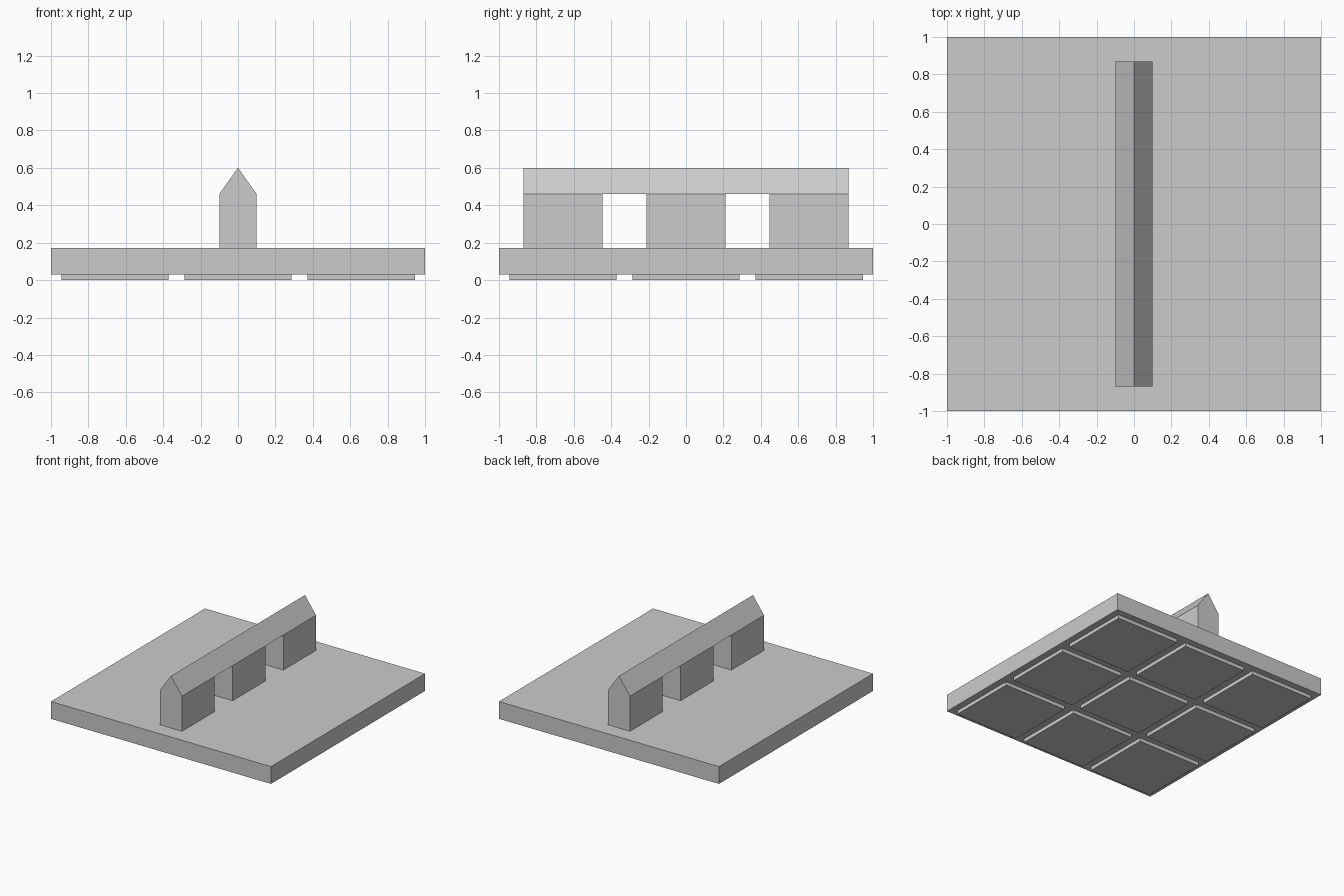
import bpy
import bmesh

cube = bpy.data.objects.get("Cube")
if cube:
    bpy.data.objects.remove(cube, do_unlink=True)

grey = bpy.data.materials.new("plain grey")
grey.use_nodes = True
colour = (0.6, 0.6, 0.6, 1)
grey.diffuse_color = colour
grey.node_tree.nodes["Principled BSDF"].inputs["Base Color"].default_value = colour


def prism(name, profile, y0, y1):
    """Extrude an x-z profile along y."""
    bm = bmesh.new()
    face = bm.faces.new([bm.verts.new((x, y0, z)) for x, z in profile])
    new = bmesh.ops.extrude_face_region(bm, geom=[face])["geom"]
    verts = [v for v in new if isinstance(v, bmesh.types.BMVert)]
    bmesh.ops.translate(bm, verts=verts, vec=(0, y1 - y0, 0))
    bmesh.ops.recalc_face_normals(bm, faces=bm.faces)
    mesh = bpy.data.meshes.new(name)
    bm.to_mesh(mesh)
    bm.free()
    mesh.materials.append(grey)
    obj = bpy.data.objects.new(name, mesh)
    bpy.context.collection.objects.link(obj)
    return obj


def box(name, x, y, half_x, half_y, z0, z1):
    profile = [(x - half_x, z0), (x + half_x, z0), (x + half_x, z1), (x - half_x, z1)]
    return prism(name, profile, y - half_y, y + half_y)


SPACING = 0.658
BASE, DECK, EAVE, PEAK = 0.03, 0.172, 0.46, 0.60

# Base slab
box("base_slab", 0, 0, 1, 1, BASE, DECK)

# Grid of shallow feet under the slab
for i in (-1, 0, 1):
    for j in (-1, 0, 1):
        box(f"foot_pad_{i + 2}_{j + 2}", i * SPACING, j * SPACING, 0.287, 0.287, 0, BASE)

# Three posts in a row
for j in (-1, 0, 1):
    box(f"post_{j + 2}", 0, j * SPACING, 0.1, 0.212, DECK, EAVE)

# Pointed ridge beam across the posts
prism("ridge_beam", [(-0.1, EAVE), (0.1, EAVE), (0, PEAK)], -0.87, 0.87)
